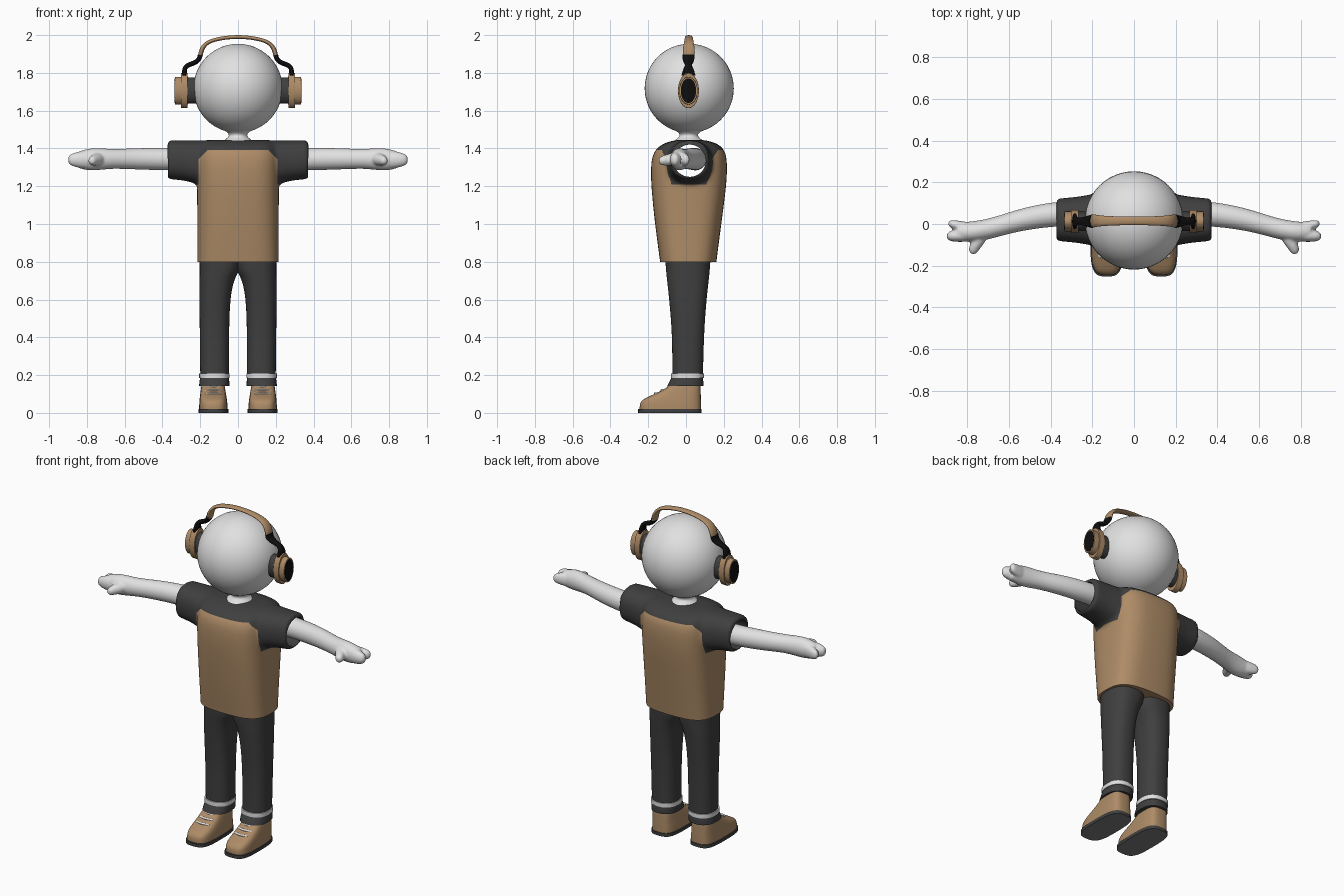
import bpy, bmesh, math
from mathutils import Vector

if "Cube" in bpy.data.objects:
    bpy.data.objects.remove(bpy.data.objects["Cube"])

X, Y, Z = Vector((1, 0, 0)), Vector((0, 1, 0)), Vector((0, 0, 1))


def material(name, r, g, b):
    m = bpy.data.materials.new(name)
    m.use_nodes = True
    m.diffuse_color = (r, g, b, 1)
    m.node_tree.nodes["Principled BSDF"].inputs["Base Color"].default_value = (r, g, b, 1)
    return m


TAN = material("tan", 0.42, 0.26, 0.135)
DARK = material("charcoal", 0.05, 0.05, 0.05)
WHITE = material("white", 0.75, 0.75, 0.75)
BLACK = material("black", 0.004, 0.004, 0.004)
GREY = material("sole_grey", 0.2, 0.2, 0.2)


def sweep(name, pts, mats, ref, tangent=None, power=2, crease=1.0, n=24):
    """Skin superellipse rings (x, y, z, radius along ref, other radius)."""
    bm = bmesh.new()
    layer = bm.edges.layers.float.new("crease_edge")
    centres = [Vector(p[:3]) for p in pts]
    rings = []
    for i, p in enumerate(pts):
        t = tangent or (centres[min(i + 1, len(pts) - 1)] - centres[max(i - 1, 0)]).normalized()
        a = (ref - t * ref.dot(t)).normalized()
        b = t.cross(a)
        ring = []
        for k in range(n):
            c, s = math.cos(math.tau * k / n), math.sin(math.tau * k / n)
            u = math.copysign(abs(c) ** (2 / power), c) * p[3]
            v = math.copysign(abs(s) ** (2 / power), s) * p[4]
            ring.append(bm.verts.new(centres[i] + a * u + b * v))
        rings.append(ring)
    for r, q in zip(rings, rings[1:]):
        for k in range(n):
            bm.faces.new((r[k], r[(k + 1) % n], q[(k + 1) % n], q[k]))
    for ring in (rings[0], rings[-1]):
        for e in bm.faces.new(ring).edges:
            e[layer] = crease
    bmesh.ops.recalc_face_normals(bm, faces=bm.faces)
    me = bpy.data.meshes.new(name)
    bm.to_mesh(me)
    bm.free()
    ob = bpy.data.objects.new(name, me)
    bpy.context.collection.objects.link(ob)
    for m in mats:
        me.materials.append(m)
    ob.modifiers.new("Round", "SUBSURF").levels = 2
    return ob


def activate(*obs):
    bpy.ops.object.select_all(action="DESELECT")
    for o in obs:
        o.select_set(True)
    bpy.context.view_layer.objects.active = obs[0]


def finish(ob, mirror=False):
    if mirror:
        ob.modifiers.new("Mirror", "MIRROR")
    activate(ob)
    bpy.ops.object.convert(target="MESH")
    bpy.ops.object.shade_smooth_by_angle(angle=math.radians(40))
    return ob


def fuse(obs, voxel, smooth):
    """Melt overlapping closed parts into one soft skin."""
    for o in obs:
        finish(o)
    activate(*obs)
    bpy.ops.object.join()
    m = obs[0].modifiers.new("Fuse", "REMESH")
    m.mode, m.voxel_size = "VOXEL", voxel
    s = obs[0].modifiers.new("Soften", "SMOOTH")
    s.factor, s.iterations = 0.5, smooth
    return finish(obs[0])


def span(z, x0, x1, y0, y1):
    return ((x0 + x1) / 2, (y0 + y1) / 2, z, (x1 - x0) / 2, (y1 - y0) / 2)


# Head and neck
bpy.ops.mesh.primitive_uv_sphere_add(segments=48, ring_count=24, radius=0.236, location=(0, 0.017, 1.718))
head = bpy.context.object
head.name = "head"
head.data.materials.append(WHITE)
finish(head)
finish(sweep("neck", [(0, 0.015, z, r, r) for z, r in
       ((1.42, 0.09), (1.442, 0.08), (1.46, 0.048), (1.48, 0.048), (1.5, 0.08))], [WHITE], X, Z))

# Shirt: body and sleeves fused, hollowed at the arms, hem cut flat
body = sweep("shirt", [span(z, -w, w, y0, y1) for z, w, y0, y1 in (
    (0.76, 0.217, -0.133, 0.157), (0.8, 0.217, -0.138, 0.162), (1.0, 0.217, -0.166, 0.188),
    (1.2, 0.218, -0.186, 0.215), (1.3, 0.22, -0.188, 0.22), (1.37, 0.22, -0.18, 0.215),
    (1.415, 0.21, -0.145, 0.19), (1.44, 0.19, -0.085, 0.13), (1.446, 0.15, -0.03, 0.07))],
    [TAN, DARK], X, Z, power=3)
sleeves = sweep("sleeves", [(x, 0.02, z, ry, rz) for x, z, ry, rz in (
    (-0.373, 1.34, 0.1, 0.1), (-0.36, 1.34, 0.104, 0.104), (-0.25, 1.335, 0.112, 0.108),
    (-0.2, 1.32, 0.13, 0.125), (0.2, 1.32, 0.13, 0.125), (0.25, 1.335, 0.112, 0.108),
    (0.36, 1.34, 0.104, 0.104), (0.373, 1.34, 0.1, 0.1))], [TAN, DARK], Y, X, power=2.4)
shirt = fuse([body, sleeves], 0.011, 6)
cutter = finish(sweep("arm_hole_cutter", [(x, 0.02, 1.335, 0.086, 0.086) for x in (-0.5, 0, 0.5)], [DARK], Y, X))
cutter.hide_render = True
hole = shirt.modifiers.new("Arm holes", "BOOLEAN")
hole.operation, hole.solver, hole.object = "DIFFERENCE", "EXACT", cutter
finish(shirt)
bpy.data.objects.remove(cutter)

bm = bmesh.new()
bm.from_mesh(shirt.data)


def cut(co, no, clear=False):
    return bmesh.ops.bisect_plane(bm, geom=bm.verts[:] + bm.edges[:] + bm.faces[:], dist=1e-5,
                                  plane_co=co, plane_no=no, clear_inner=clear)


cut((0, 0, 0.8), Z, True)
hem = [e for e in bm.edges if e.is_boundary and e.verts[0].co.z < 0.81]
bmesh.ops.edgeloop_fill(bm, edges=hem)
cut((0, 0, 1.21), Z)
cut((0, 0, 1.392), Z)
for s in (-1, 1):
    cut((s * 0.208, 0, 1), X)
    cut((s * 0.208, 0, 1.345), Vector((s, 0, 1)))
for f in bm.faces:
    c = f.calc_center_median()
    x = abs(c.x)
    inside = math.hypot(c.y - 0.02, c.z - 1.335) < 0.088
    yoke = c.z > 1.392 or (x > 0.208 and c.z > 1.21) or x + c.z > 1.553
    f.material_index = int(inside or yoke)
bm.to_mesh(shirt.data)
bm.free()
finish(shirt)

# Arms with two fingers and a thumb
arm = sweep("arms", [(0.27, 0.05, 1.343, 0.06, 0.06), (0.37, 0.049, 1.343, 0.06, 0.06),
                     (0.5, 0.03, 1.345, 0.056, 0.058), (0.6, 0.005, 1.345, 0.052, 0.054),
                     (0.68, -0.02, 1.345, 0.05, 0.052), (0.76, -0.036, 1.343, 0.05, 0.062),
                     (0.82, -0.038, 1.34, 0.048, 0.053), (0.85, -0.038, 1.34, 0.035, 0.04)], [WHITE], Y, X)
front_finger = sweep("finger", [(0.78, -0.05, 1.34, 0.035, 0.05), (0.84, -0.055, 1.34, 0.032, 0.044),
                     (0.88, -0.058, 1.34, 0.026, 0.034), (0.9, -0.058, 1.34, 0.014, 0.02)],
                     [WHITE], Y, X, crease=0)
back_finger = sweep("finger", [(0.78, -0.02, 1.34, 0.03, 0.045), (0.84, -0.01, 1.34, 0.025, 0.038),
                    (0.875, 0, 1.34, 0.021, 0.03), (0.892, 0.002, 1.34, 0.012, 0.018)],
                    [WHITE], Y, X, crease=0)
thumb = sweep("thumb", [(0.73, -0.05, 1.345, 0.035, 0.035), (0.755, -0.09, 1.34, 0.03, 0.032),
              (0.772, -0.125, 1.335, 0.024, 0.026), (0.778, -0.145, 1.333, 0.014, 0.015)],
              [WHITE], X, crease=0)
finish(fuse([arm, front_finger, back_finger, thumb], 0.007, 4), True)

# Trousers with a pale band above a flared cuff
finish(sweep("trouser_legs", [span(*r) for r in (
    (0.18, 0.047, 0.2, -0.073, 0.09), (0.4, 0.047, 0.203, -0.073, 0.095), (0.55, 0.044, 0.204, -0.085, 0.105),
    (0.65, 0.034, 0.204, -0.095, 0.115), (0.72, 0.014, 0.204, -0.103, 0.123),
    (0.755, -0.012, 0.204, -0.107, 0.127), (0.83, -0.02, 0.204, -0.112, 0.132))],
    [DARK], X, Z, power=2.4), True)
finish(sweep("cuff_band", [span(z, 0.043, 0.206, -0.08, 0.096) for z in (0.184, 0.208)],
       [WHITE], X, Z, power=2.4), True)
finish(sweep("cuff", [span(0.142, 0.045, 0.207, -0.1, 0.093), span(0.165, 0.045, 0.205, -0.09, 0.093),
       span(0.187, 0.047, 0.201, -0.077, 0.09)], [DARK], X, Z, power=2.4), True)

# Shoes
finish(sweep("shoe", [span(*r) for r in (
    (0.015, 0.055, 0.206, -0.246, 0.08), (0.045, 0.055, 0.206, -0.247, 0.08),
    (0.07, 0.058, 0.204, -0.235, 0.08), (0.095, 0.062, 0.201, -0.178, 0.079),
    (0.125, 0.067, 0.197, -0.115, 0.078), (0.155, 0.073, 0.192, -0.075, 0.076))],
    [TAN], X, Z, power=3.4), True)
sole = finish(sweep("sole", [span(z, 0.051, 0.21, -0.254, 0.084) for z in (0, 0.02)],
              [DARK, GREY], X, Z, power=3.4), True)
for f in sole.data.polygons:
    f.material_index = int(f.center.z < 0.001)
for i in range(3):
    y, z = -0.165 + 0.034 * i, 0.104 + 0.017 * i
    finish(sweep("shoe_lace", [(0.13 + d, y + abs(d) * 0.35, z - abs(d) * 0.1, 0.008, 0.006)
           for d in (-0.042, -0.02, 0, 0.02, 0.042)], [WHITE], Y, n=8), True)

# Headphones
half = [(0.2, 1.885, 0.03, 0.012), (0.196, 1.915, 0.033, 0.013), (0.178, 1.95, 0.028, 0.011),
        (0.14, 1.972, 0.024, 0.01), (0.07, 1.987, 0.021, 0.01)]
arc = [(-x, z, w, t) for x, z, w, t in half] + [(0, 1.991, 0.02, 0.01)] + half[::-1]
finish(sweep("headband", [(x, 0.015, z, w, t) for x, z, w, t in arc], [TAN], Y), False)
finish(sweep("headband_arm", [(x, 0.013, z, w, 0.013) for x, z, w in (
    (0.2, 1.895, 0.033), (0.205, 1.872, 0.032), (0.225, 1.855, 0.026), (0.255, 1.845, 0.017),
    (0.277, 1.835, 0.02), (0.284, 1.815, 0.03), (0.284, 1.785, 0.038))], [BLACK], Y), True)
for name, mat, x0, x1, ry, rz, soft in (
        ("ear_cushion", DARK, 0.222, 0.272, 0.048, 0.07, 0.6), ("ear_cup", TAN, 0.266, 0.302, 0.056, 0.094, 0.6),
        ("ear_cup_cap", TAN, 0.295, 0.334, 0.049, 0.074, 0.7), ("ear_cup_plate", BLACK, 0.328, 0.335, 0.041, 0.066, 1)):
    finish(sweep(name, [(x, 0.013, 1.706, ry, rz) for x in (x0, x0 * 0.7 + x1 * 0.3, x0 * 0.3 + x1 * 0.7, x1)],
           [mat], Y, X, crease=soft), True)
